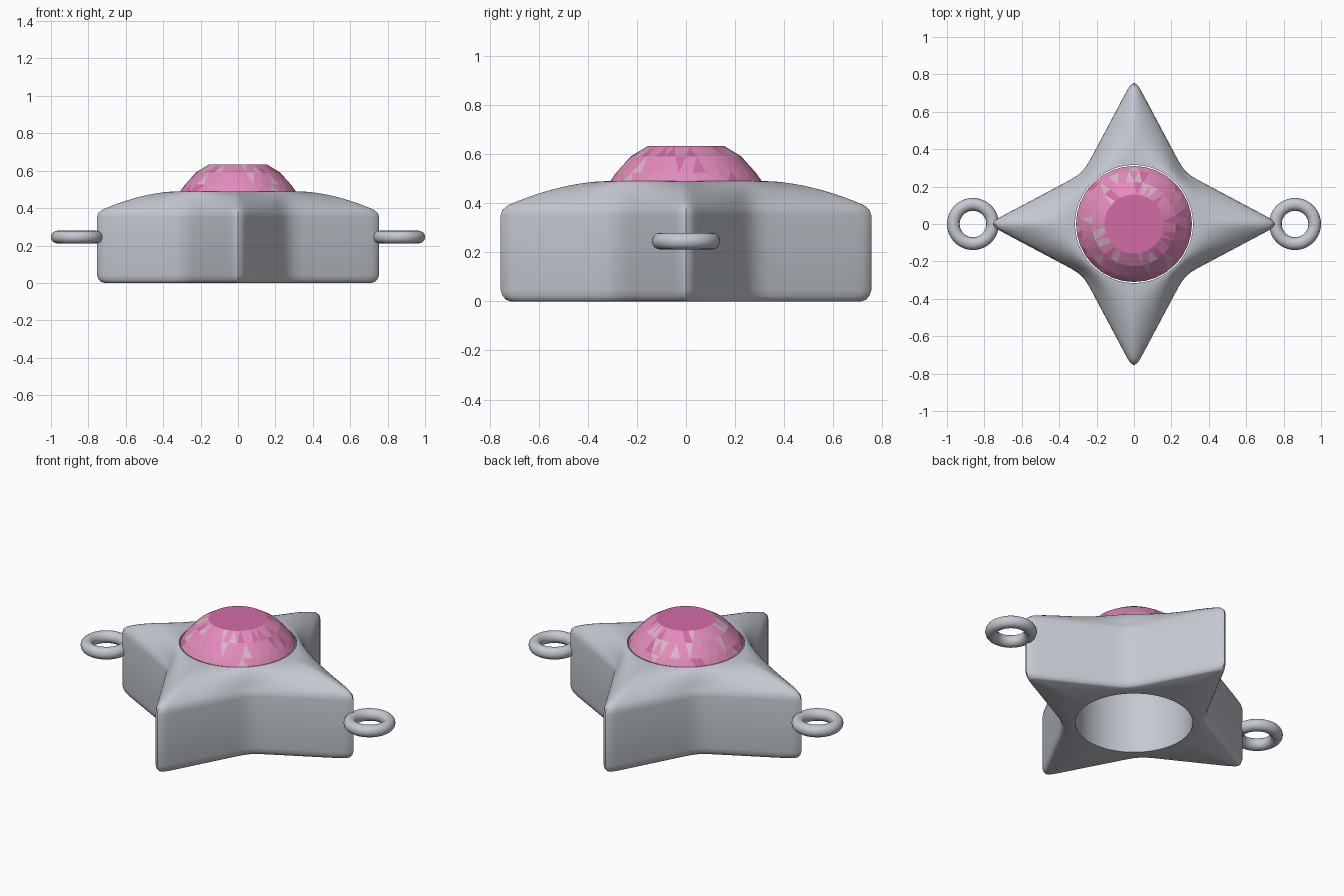
import bpy, bmesh, math, random
from mathutils import Vector

random.seed(4)
if "Cube" in bpy.data.objects:
    bpy.data.objects.remove(bpy.data.objects["Cube"], do_unlink=True)


def material(name, rgb):
    m = bpy.data.materials.new(name)
    m.use_nodes = True
    col = (*rgb, 1)
    m.diffuse_color = col
    bsdf = m.node_tree.nodes["Principled BSDF"]
    bsdf.inputs["Base Color"].default_value = col
    bsdf.inputs["Roughness"].default_value = 0.5
    return m


SILVER = material("silver grey", (0.55, 0.58, 0.63))
PINK = material("rose pink", (0.76, 0.26, 0.50))
DEEP = material("deep pink", (0.65, 0.15, 0.38))
PALE = material("pale pink", (0.70, 0.47, 0.56))


def finish(bm, name, mats, smooth=None):
    bmesh.ops.recalc_face_normals(bm, faces=bm.faces)
    mesh = bpy.data.meshes.new(name)
    bm.to_mesh(mesh)
    bm.free()
    ob = bpy.data.objects.new(name, mesh)
    bpy.context.collection.objects.link(ob)
    for m in mats:
        mesh.materials.append(m)
    if smooth:
        bpy.ops.object.select_all(action='DESELECT')
        ob.select_set(True)
        bpy.context.view_layer.objects.active = ob
        bpy.ops.object.shade_smooth_by_angle(angle=math.radians(smooth))
    return ob


def star_outline(tip, valley, steps, passes):
    """Four-pointed star with softened corners."""
    corners = []
    for i in range(8):
        a = i * math.pi / 4
        r = valley if i % 2 else tip
        corners.append(Vector((r * math.cos(a), r * math.sin(a))))
    pts = [corners[i].lerp(corners[(i + 1) % 8], s / steps)
           for i in range(8) for s in range(steps)]
    for _ in range(passes):
        pts = [(pts[i - 1] + 2 * p + pts[(i + 1) % len(pts)]) / 4
               for i, p in enumerate(pts)]
    return pts


# Star body: rings lofted around a round socket that passes right through
HOLE, TOP = 0.315, 0.49
outline = star_outline(0.785, 0.385, 16, 3)
rings = [[(*(p * s), z) for p in outline] for s, z in
         [(0.945, 0), (0.97, 0.006), (0.99, 0.022), (1, 0.045),
          (1, 0.35), (0.99, 0.373), (0.96, 0.392)]]
shoulder = rings[-1]
for k in range(1, 11):
    t = k / 10
    ring = []
    for (x, y, z), p in zip(shoulder, outline):
        q = Vector((x, y)).lerp(p.normalized() * HOLE, t)
        ring.append((*q, z + (TOP - z) * (1 - (1 - t) ** 1.8)))
    rings.append(ring)
rings.append([(*(p.normalized() * HOLE), 0) for p in outline])

bm = bmesh.new()
loops = [[bm.verts.new(c) for c in ring] for ring in rings]
n = len(outline)
for a, b in zip(loops, loops[1:] + loops[:1]):
    for i in range(n):
        j = (i + 1) % n
        bm.faces.new((a[i], a[j], b[j], b[i]))
finish(bm, "star_body", [SILVER], 40)

# Cut stone: staggered triangular crown facets, flat table, shallow underside
SEG = 32
profile = [(0.31, 0.488), (0.285, 0.525), (0.225, 0.59), (0.158, 0.632)]
bm = bmesh.new()
loops = []
for k, (r, z) in enumerate(profile):
    loops.append([bm.verts.new((r * math.cos(a), r * math.sin(a), z))
                  for a in ((i + k / 2) * math.tau / SEG for i in range(SEG))])
for a, b in zip(loops, loops[1:]):
    for i in range(SEG):
        j = (i + 1) % SEG
        for tri in ((a[i], a[j], b[i]), (a[j], b[j], b[i])):
            f = bm.faces.new(tri)
            f.material_index = random.choices((0, 1, 2), (84, 8, 8))[0]
bm.faces.new(loops[-1]).material_index = 1
apex = bm.verts.new((0, 0, 0.4))
for i in range(SEG):
    bm.faces.new((loops[0][(i + 1) % SEG], loops[0][i], apex))
finish(bm, "gemstone", [PINK, DEEP, PALE])

# Hanging rings on the side points
for side, name in ((1, "left_ring"), (-1, "right_ring")):
    bpy.ops.mesh.primitive_torus_add(
        location=(side * 0.861, 0, 0.245), major_radius=0.105,
        minor_radius=0.034, major_segments=48, minor_segments=16)
    ob = bpy.context.object
    ob.name = name
    ob.data.materials.append(SILVER)
    bpy.ops.object.shade_smooth()
